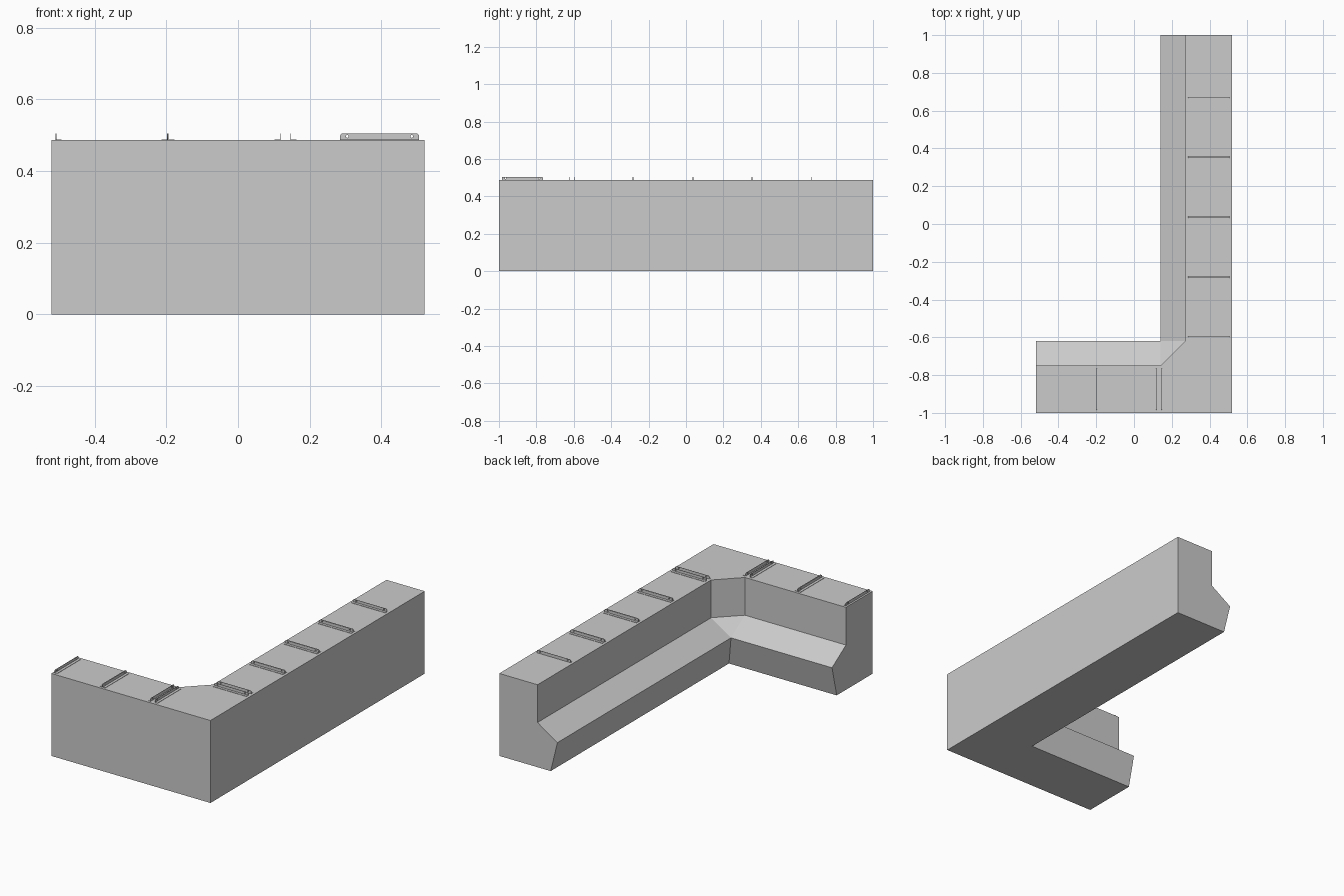
import bpy, bmesh, math
from mathutils import Matrix

if "Cube" in bpy.data.objects:
    bpy.data.objects.remove(bpy.data.objects["Cube"])

X, Y, H = 0.52, 1.0, 0.487        # half width, half length, wall height
STEP, LEDGE = 0.25, 0.38          # depth of the wall and of the ledge ridge

# Cross-section: (distance from outer face, height)
PROFILE = [(0, 0), (0, H), (STEP, H), (STEP, 0.264), (LEDGE, 0.18), (0.336, 0)]


def build_wall():
    """Sweep the section along the L, with a chamfered inner corner."""
    stations = [
        [(-X, -Y + d, z) for d, z in PROFILE],
        [(X - LEDGE if d == STEP else X - d, -Y + d, z) for d, z in PROFILE],
        [(X - d, -Y + LEDGE if d == STEP else -Y + d, z) for d, z in PROFILE],
        [(X - d, Y, z) for d, z in PROFILE],
    ]
    bm = bmesh.new()
    known = {}

    def vert(co):
        key = tuple(round(c, 5) for c in co)
        if key not in known:
            known[key] = bm.verts.new(co)
        return known[key]

    rings = [[vert(co) for co in s] for s in stations]
    n = len(PROFILE)
    for a, b in zip(rings, rings[1:]):
        for i in range(n):
            j = (i + 1) % n
            face = list(dict.fromkeys([a[i], a[j], b[j], b[i]]))
            if len(face) > 2:
                bm.faces.new(face)
    bm.faces.new(rings[0])
    bm.faces.new(rings[-1])
    bmesh.ops.recalc_face_normals(bm, faces=bm.faces)
    mesh = bpy.data.meshes.new("parapet_wall")
    bm.to_mesh(mesh)
    bm.free()
    bpy.context.collection.objects.link(bpy.data.objects.new("parapet_wall", mesh))


def bracket_mesh(length=0.22, height=0.018, t=0.002, foot=0.016):
    """L bracket along x: rounded upright plate with two holes, foot towards +y."""
    curve = bpy.data.curves.new("bracket_outline", 'CURVE')
    curve.dimensions = '2D'
    curve.fill_mode = 'BOTH'
    curve.extrude = t / 2

    def loop(points):
        s = curve.splines.new('POLY')
        s.points.add(len(points) - 1)
        for p, (x, y) in zip(s.points, points):
            p.co = (x, y, 0, 1)
        s.use_cyclic_u = True

    r, hx = 0.007, length / 2
    arc = [(hx - r + r * math.cos(a), height - r + r * math.sin(a))
           for a in [math.pi / 2 * k / 4 for k in range(5)]]
    loop([(-hx, 0), (hx, 0)] + arc + [(-x, y) for x, y in reversed(arc)])
    for cx in (-0.09, 0.09):
        loop([(cx + 0.004 * math.cos(a), 0.010 + 0.004 * math.sin(a))
              for a in [math.tau * k / 12 for k in range(12)]])
    temp = bpy.data.objects.new("bracket_outline", curve)
    bpy.context.collection.objects.link(temp)
    bpy.context.view_layer.update()
    plate = bpy.data.meshes.new_from_object(
        temp.evaluated_get(bpy.context.evaluated_depsgraph_get()))
    bpy.data.objects.remove(temp)

    bm = bmesh.new()
    bm.from_mesh(plate)
    bmesh.ops.rotate(bm, verts=bm.verts, matrix=Matrix.Rotation(math.pi / 2, 3, 'X'))
    bmesh.ops.create_cube(bm, size=1, matrix=Matrix.Translation((0, foot / 2, t / 2))
                          @ Matrix.Diagonal((length, foot, t, 1)))
    mesh = bpy.data.meshes.new("bracket")
    bm.to_mesh(mesh)
    bm.free()
    return mesh


build_wall()
BRACKET = bracket_mesh()


def bracket(x, y, angle):
    ob = bpy.data.objects.new("joint_bracket", BRACKET)
    ob.location = (x, y, H)
    ob.rotation_euler.z = math.radians(angle)
    bpy.context.collection.objects.link(ob)


# Brackets on the long arm: one at each end of every block
for k in range(5):
    y0 = -0.60 + 0.318 * k
    bracket(0.395, y0 + 0.003, 0) if k < 5 and k != 5 - 1 else None
    if k > 0:
        bracket(0.395, y0 - 0.003, 180)
# Brackets on the short arm
for k in range(3):
    x0 = -0.51 + 0.315 * k
    if k < 2:
        bracket(x0 + 0.002, -0.875, -90)
    if k > 0:
        bracket(x0 - 0.002, -0.875, 90)
# Brackets on the corner block
bracket(0.147, -0.875, -90)
bracket(0.395, -0.625, 180)
# Final bracket meshes sit on top of the wall, so the total stays centred
